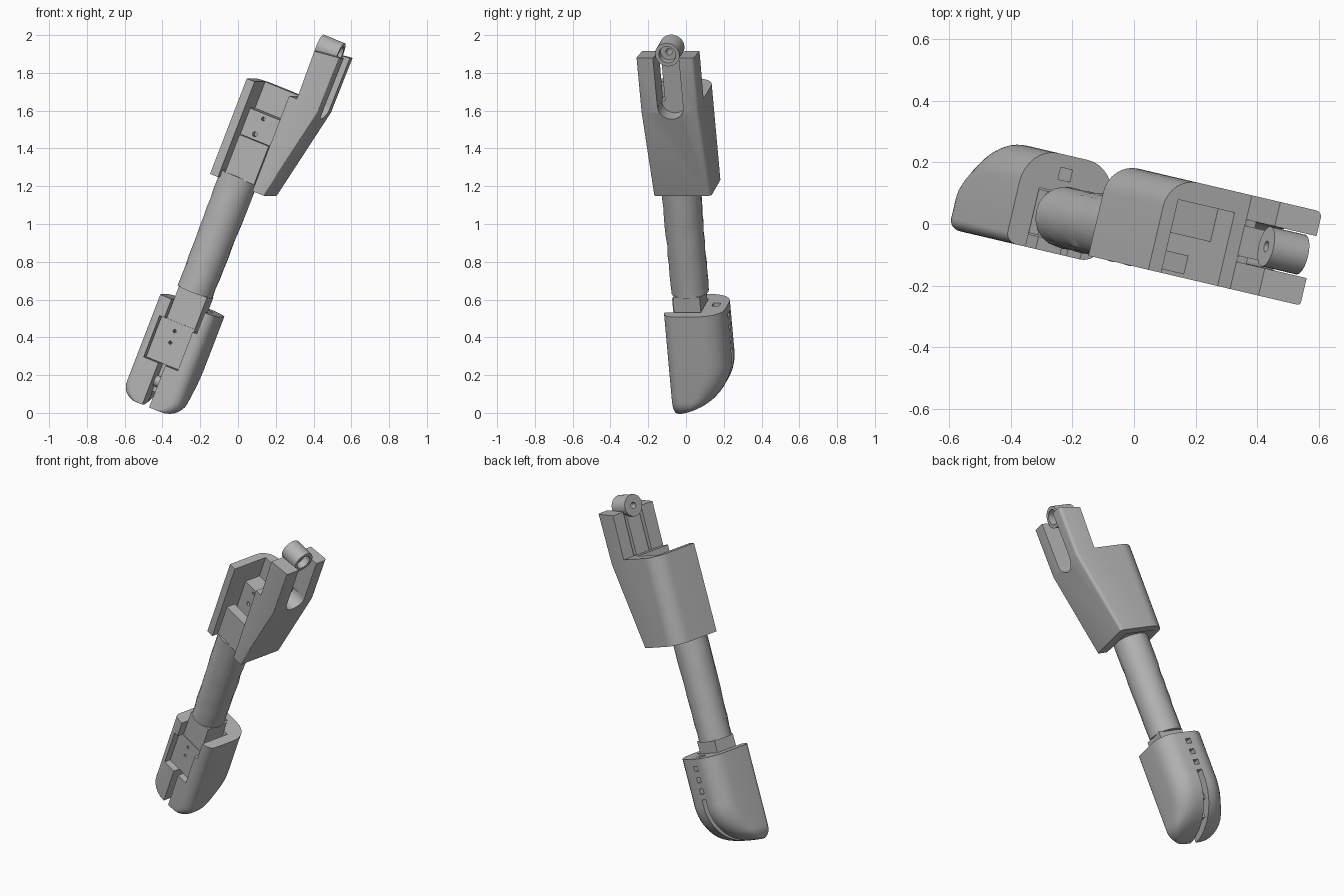
import bpy, bmesh, math, random
from mathutils import Matrix

cube = bpy.data.objects.get("Cube")
if cube:
    bpy.data.objects.remove(cube)
random.seed(4)

grey = bpy.data.materials.new("plain grey")
grey.use_nodes = True
colour = (0.45, 0.45, 0.45, 1)
grey.diffuse_color = colour
grey.node_tree.nodes["Principled BSDF"].inputs["Base Color"].default_value = colour

# Parts are built upright (x width, y depth, z length), then leaned over
LEAN = Matrix.Rotation(math.radians(-13.2), 4, 'Z') @ Matrix.Rotation(math.radians(21.6), 4, 'Y')
MID = -0.447


def make(name, bm):
    bmesh.ops.recalc_face_normals(bm, faces=bm.faces)
    mesh = bpy.data.meshes.new(name)
    bm.to_mesh(mesh)
    bm.free()
    ob = bpy.data.objects.new(name, mesh)
    bpy.context.collection.objects.link(ob)
    mesh.materials.append(grey)
    return ob


def box(name, x, y, z):
    bm = bmesh.new()
    bmesh.ops.create_cube(bm, size=1)
    for v in bm.verts:
        v.co = [(r[0] + r[1]) / 2 + c * (r[1] - r[0]) for r, c in zip((x, y, z), v.co)]
    return make(name, bm)


def rod(name, centre, radius, length, axis='X', sides=24):
    bm = bmesh.new()
    turn = Matrix.Rotation(math.pi / 2, 4, 'Y' if axis == 'X' else 'X')
    bmesh.ops.create_cone(bm, cap_ends=True, segments=sides, radius1=radius, radius2=radius,
                          depth=length, matrix=Matrix.Translation(centre) @ turn)
    return make(name, bm)


def loft(name, rings):
    bm = bmesh.new()
    loops = [[bm.verts.new(p) for p in ring] for ring in rings]
    for a, b in zip(loops, loops[1:]):
        for i in range(len(a)):
            j = (i + 1) % len(a)
            bm.faces.new((a[i], a[j], b[j], b[i]))
    bm.faces.new(loops[0])
    bm.faces.new(loops[-1])
    return make(name, bm)


def cut(ob, *cutters):
    for c in cutters:
        c.hide_render = True
        mod = ob.modifiers.new("cut", 'BOOLEAN')
        mod.operation = 'DIFFERENCE'
        mod.solver = 'EXACT'
        mod.object = c
        bpy.context.view_layer.update()
        done = bpy.data.meshes.new_from_object(ob.evaluated_get(bpy.context.evaluated_depsgraph_get()))
        ob.modifiers.clear()
        ob.data = done
        bpy.data.objects.remove(c)
    return ob


parts = []

# Fingertip shell: flat front, rounded back that curves round to the tip
FRONT, TIP, RIM = -0.152, -0.138, 0.44


def tip_ring(z):
    t = max(0.0, (0.15 - z) / 0.29)
    depth = 0.32 * math.sqrt(max(0.001, 1 - t * t))
    k = max(0.0, (-0.058 - z) / 0.08)
    inset = 0.08 * (1 - math.sqrt(max(0.0, 1 - k * k)))
    left, right, back = -0.597 + inset, -0.27 - inset, FRONT + depth
    wide = right - left
    # Corner: side, end, width radius, depth radius, start angle
    corners = ((right, back, 0.11, 0.12, 0), (left, back, 0.11, 0.12, 90),
               (left, FRONT, 0.04, 0.035, 180), (right, FRONT, 0.06, 0.055, 270))
    pts = []
    for side, end, rx, ry, start in corners:
        rx, ry = min(rx, wide * 0.45), min(ry, depth * 0.45)
        cx = side + (rx if side == left else -rx)
        cy = end + (ry if end == FRONT else -ry)
        for i in range(9):
            a = math.radians(start + i * 90 / 8)
            pts.append((cx + rx * math.cos(a), cy + ry * math.sin(a), z))
    return pts


levels = [0.15 - (0.15 - TIP) * math.sin(math.radians(i * 90 / 14)) for i in range(14, -1, -1)]
tip = loft("fingertip_shell", [tip_ring(z) for z in levels + [RIM]])
cutters = [box("plate_pocket", (-0.553, -0.354), (-0.3, 0.04), (0.1, 0.335)),
           box("channel", (-0.525, -0.33), (-0.3, 0.045), (0.32, 0.6)),
           box("front_slot", (MID - 0.02, MID + 0.02), (-0.3, -0.04), (-0.3, 0.12)),
           box("tip_slot", (MID - 0.0185, MID + 0.0185), (-0.3, 0.3), (-0.3, -0.06)),
           box("curve_slot", (MID - 0.018, MID + 0.018), (0.03, 0.3), (-0.09, 0.03)),
           box("back_slot", (MID - 0.0175, MID + 0.0175), (0.1, 0.3), (0.0, 0.19)),
           box("rim_hole", (MID - 0.021, MID + 0.021), (0.085, 0.125), (0.33, 0.6))]
for z in (0.24, 0.31, 0.38):
    cutters.append(box("back_hole", (MID - 0.0165, MID + 0.0165), (0.11, 0.3), (z - 0.016, z + 0.016)))
parts.append(cut(tip, *cutters))
parts.append(rod("tip_pin", (MID, -0.06, 0.0), 0.03, 0.06))

# Shaft with a slightly uneven surface, and the tangs at its ends
rings = []
for i in range(13):
    z = 0.512 + i * 0.055
    base = 0.099 + 0.007 * i / 12
    ring = []
    for j in range(20):
        a = j * math.tau / 20
        r = base + (random.uniform(-0.003, 0.002) if 0 < i < 12 else 0)
        ring.append((MID + r * math.cos(a), -0.03 + r * math.sin(a), z))
    rings.append(ring)
parts.append(loft("shaft", rings))
lower = box("lower_tang_plate", (-0.55, -0.356), (-0.112, 0.035), (0.102, 0.333))
parts.append(cut(lower, *[rod("screw", (-0.455, -0.1, z), 0.009, 0.1, 'Y', 12) for z in (0.22, 0.285)]))
parts.append(box("lower_tang_neck", (-0.522, -0.358), (-0.106, 0.04), (0.33, 0.515)))
upper = box("upper_tang", (-0.535, -0.328), (0.0, 0.115), (1.14, 1.525))
parts.append(cut(upper, rod("screw", (-0.446, 0, 1.497), 0.01, 0.1, 'Y', 12),
                 rod("screw", (-0.458, 0, 1.405), 0.013, 0.1, 'Y', 12)))
parts.append(box("front_plate", (-0.508, -0.338), (-0.122, -0.06), (1.165, 1.384)))

# Upper shell: extruded outline with a flared side and fork
outline = [(-0.578, 1.132), (-0.262, 1.132), (-0.15, 1.65), (-0.147, 1.962),
           (-0.29, 1.945), (-0.285, 1.675), (-0.578, 1.675)]
bm = bmesh.new()
face = bm.faces.new([bm.verts.new((x, -0.134, z)) for x, z in outline])
out = bmesh.ops.extrude_face_region(bm, geom=[face])
for v in out["geom"]:
    if isinstance(v, bmesh.types.BMVert):
        v.co.y = 0.178


def round_edges(back, left, radius, steps):
    picked = []
    for e in bm.edges:
        a, b = (v.co for v in e.verts)
        lengthwise = abs(a.y - b.y) < 1e-4 and abs(a.z - b.z) > 0.2
        middle = (a + b) / 2
        side = middle.x < -0.5 if left else middle.x > -0.25
        if lengthwise and side and (middle.y > 0) == back:
            picked.append(e)
    bmesh.ops.bevel(bm, geom=picked, offset=radius, segments=steps, profile=0.5, affect='EDGES')


round_edges(True, True, 0.1, 8)
round_edges(True, False, 0.02, 4)
round_edges(False, False, 0.01, 3)
shell = make("upper_shell", bm)
SLOT = 0.027
parts.append(cut(shell,
                 box("cavity", (-0.532, -0.33), (-0.4, 0.11), (1.0, 1.9)),
                 box("fork_gap", (-0.5, 0.1), (SLOT - 0.07, SLOT + 0.07), (1.677, 2.2)),
                 rod("fork_end", (-0.1, SLOT, 1.679), 0.0695, 0.3, 'X', 32)))

# Hinge barrel held between the fork prongs
barrel = rod("hinge_barrel", (-0.249, SLOT, 1.965), 0.066, 0.124, 'X', 32)
parts.append(cut(barrel, rod("bore", (-0.249, SLOT, 1.965), 0.018, 0.4),
                 rod("recess", (-0.17, SLOT, 1.965), 0.046, 0.12)))
parts.append(box("hinge_arm", (-0.286, -0.248), (SLOT - 0.05, SLOT + 0.05), (1.62, 1.92)))

# Lean every part and smooth the rounded faces
bpy.ops.object.select_all(action='DESELECT')
for ob in parts:
    ob.data.transform(LEAN)
    ob.select_set(True)
bpy.context.view_layer.objects.active = parts[0]
bpy.ops.object.shade_smooth_by_angle(angle=math.radians(30))
